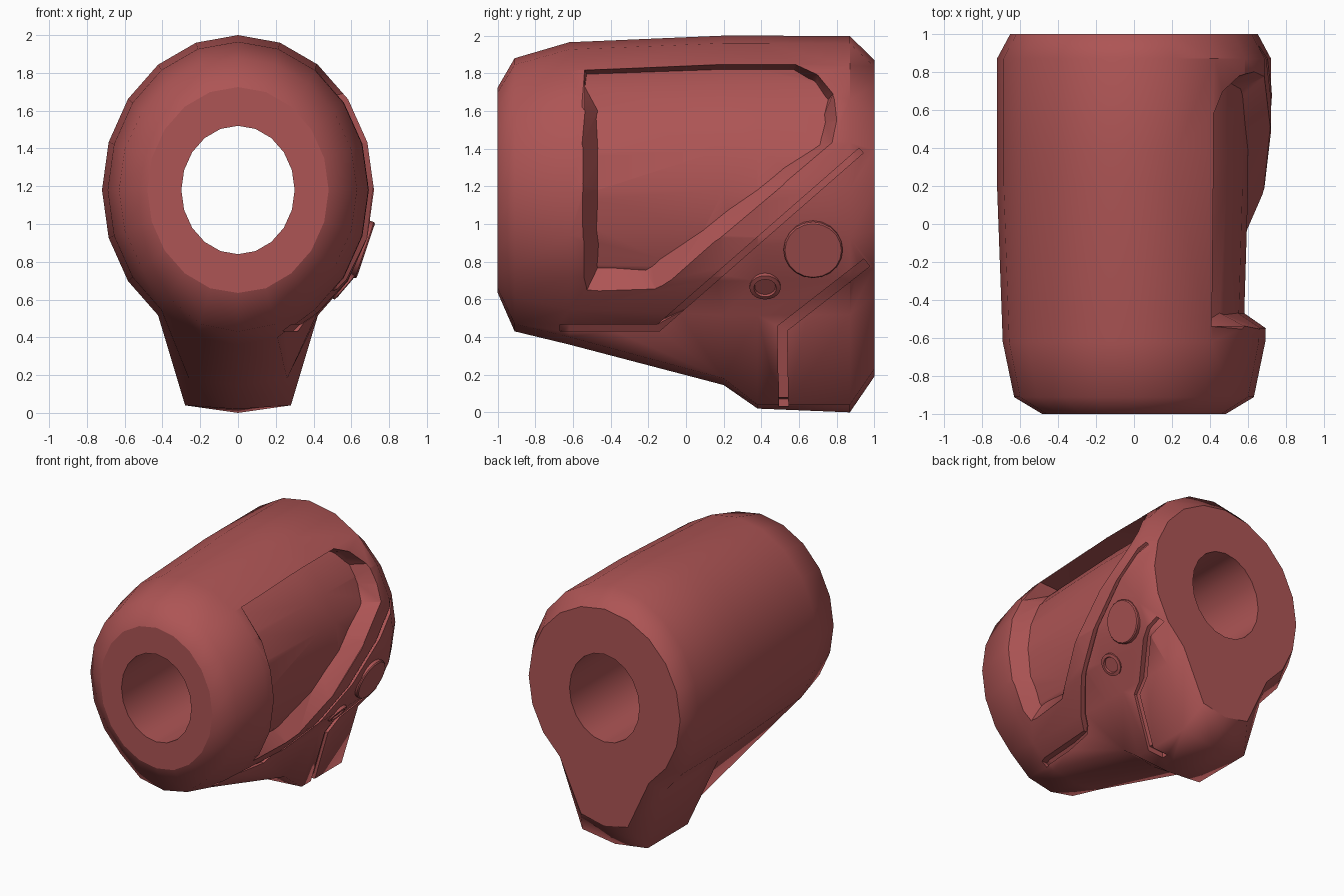
import bpy, bmesh, math
from mathutils import Vector

if "Cube" in bpy.data.objects:
    bpy.data.objects.remove(bpy.data.objects["Cube"])

ZC = 1.18   # height of the bore axis
red = bpy.data.materials.new("red_paint")
red.diffuse_color = (0.42, 0.09, 0.09, 1)
red.use_nodes = True
red.node_tree.nodes["Principled BSDF"].inputs["Base Color"].default_value = red.diffuse_color


def make(name, verts, faces):
    bm = bmesh.new()
    vs = [bm.verts.new(v) for v in verts]
    for f in faces:
        bm.faces.new([vs[i] for i in f])
    bmesh.ops.triangulate(bm, faces=[f for f in bm.faces if len(f.verts) > 20])
    bmesh.ops.recalc_face_normals(bm, faces=bm.faces)
    me = bpy.data.meshes.new(name)
    bm.to_mesh(me)
    bm.free()
    me.materials.append(red)
    ob = bpy.data.objects.new(name, me)
    bpy.context.collection.objects.link(ob)
    return ob


def loft(name, rings, closed=False):
    n, m = len(rings[0]), len(rings)
    faces = [[k * n + i, k * n + (i + 1) % n,
              (k + 1) % m * n + (i + 1) % n, (k + 1) % m * n + i]
             for k in range(m if closed else m - 1) for i in range(n)]
    if not closed:
        faces += [list(range(n)), list(range((m - 1) * n, m * n))]
    return make(name, [p for r in rings for p in r], faces)


def cut(target, cutter):
    mod = target.modifiers.new("cut", 'BOOLEAN')
    mod.operation, mod.solver, mod.object = 'DIFFERENCE', 'EXACT', cutter
    bpy.context.view_layer.objects.active = target
    bpy.ops.object.modifier_apply(modifier=mod.name)
    bpy.data.objects.remove(cutter)


# Shell stations: y, half width, half height, lobe half width, lobe z, keel z
STATIONS = [(-1.0, .48, .545, .148, .66, .635), (-.91, .63, .70, .20, .47, .43),
            (-.62, .69, .785, .21, .40, .36), (.2, .72, .82, .26, .18, .145),
            (.38, .72, .82, .28, .04, .02), (.87, .72, .818, .28, .04, .0),
            (1.0, .65, .69, .20, .23, .19)]


def ring(y, rx, rz, lx=None, lz=None, kz=None):
    pts = []
    for i in range(20):
        a = math.radians(18 * i)
        x, z = rx * math.cos(a), ZC + rz * math.sin(a)
        if lx is not None and i in (14, 16):
            x, z = math.copysign(lx, x), lz
        if lx is not None and i == 15:
            z = kz
        pts.append(Vector((x, y, z)))
    return pts


def shell(name, inset=0.0, bore=False):
    rings = [ring(*s) for s in STATIONS]
    for p in (p for r in rings for p in r):
        p.x *= 1 - inset / .72
        p.z = ZC + (p.z - ZC) * (1 - inset / .82)
    if bore:
        rings += [ring(1, .30, .34), ring(-1, .30, .34)]
    return loft(name, rings, closed=bore)


body = shell("housing", bore=True)

# Recessed side panel: outer outline (y, z) and matching floor outline (y, z)
PANEL = [(-.54, 1.82, -.53, 1.80), (.18, 1.845, .18, 1.82), (.58, 1.845, .57, 1.82),
         (.70, 1.79, .68, 1.76), (.78, 1.69, .755, 1.66), (.80, 1.55, .74, 1.54),
         (.77, 1.43, .71, 1.42), (.54, 1.235, .46, 1.245), (.15, .91, .10, .975),
         (-.16, .645, -.21, .745), (-.54, .62, -.48, .745), (-.555, .9, -.48, .9),
         (-.56, 1.18, -.48, 1.18), (-.56, 1.4, -.48, 1.4), (-.55, 1.6, -.48, 1.6)]


def on_ellipse(y, z, rx, rz):
    return Vector((rx * math.sqrt(max(0, 1 - ((z - ZC) / rz) ** 2)), y, z))


far, near, deep = [], [], []
for yo, zo, yi, zi in PANEL:
    o, i = on_ellipse(yo, zo, .71, .81), on_ellipse(yi, zi, .595, .69)
    near.append(o.lerp(i, -.1))
    deep.append(o.lerp(i, 1.4))
    far.append(Vector((1, near[-1].y, near[-1].z)))
panel = loft("panel_cutter", [far, near, deep])
cut(panel, shell("panel_floor", .12))
cut(body, panel)


# Thin grooves following bent paths on the right side
def groove(path, width, x0):
    pts = [Vector(p) for p in path]
    left, right = [], []
    for k, p in enumerate(pts):
        d = [(b - a).normalized() for a, b in zip(pts, pts[1:])][max(k - 1, 0):k + 1]
        n = sum((Vector((-v.y, v.x)) for v in d), Vector((0, 0))).normalized()
        n *= width / 2 / n.dot(Vector((-d[0].y, d[0].x)))
        left.append(p + n)
        right.append(p - n)
    loop = left + right[::-1]
    g = loft("groove_cutter", [[(x, p.x, p.y) for p in loop] for x in (x0, 1)])
    cut(g, shell("groove_floor", .028))
    cut(body, g)


groove([(-.67, .45), (-.145, .45), (.93, 1.39)], .034, .05)
groove([(.96, .795), (.51, .445), (.52, -.05)], .05, .15)

# Keep end faces, bore and cut edges crisp, everything else smooth
bm = bmesh.new()
bm.from_mesh(body.data)
for f in bm.faces:
    f.smooth = True
for e in bm.edges:
    if len(e.link_faces) != 2:
        continue
    caps = [abs(f.normal.y) > .99 and abs(f.calc_center_median().y) > .99 for f in e.link_faces]
    c = (e.verts[0].co + e.verts[1].co) / 2
    detail = c.x > .15 and -.69 < c.y < .98 and (c.z > .3 or abs(c.y - .515) < .05)
    if caps[0] != caps[1] or (detail and e.calc_face_angle(0) > .6):
        e.smooth = False
bm.to_mesh(body.data)
bm.free()
wn = body.modifiers.new("weighted", 'WEIGHTED_NORMAL')
wn.keep_sharp = True


# Raised round caps on the right side: stacked (radius, height) profile
def button(name, centre, normal, profile):
    rot = Vector(normal).to_track_quat('Z', 'Y')
    rings = [[Vector(centre) + rot @ Vector((r * math.cos(a), r * math.sin(a), h))
              for a in (math.tau * k / 20 for k in range(20))] for r, h in profile]
    ob = loft(name, rings)
    bpy.ops.object.select_all(action='DESELECT')
    ob.select_set(True)
    bpy.context.view_layer.objects.active = ob
    bpy.ops.object.shade_smooth_by_angle(angle=math.radians(30))


button("large_button", (.66, .675, .865), (.95, 0, -.32),
       [(.157, -.06), (.157, .01), (.15, .018)])
button("small_button", (.555, .42, .67), (.76, 0, -.65),
       [(.083, -.05), (.083, .012), (.06, .016), (.055, .004)])
